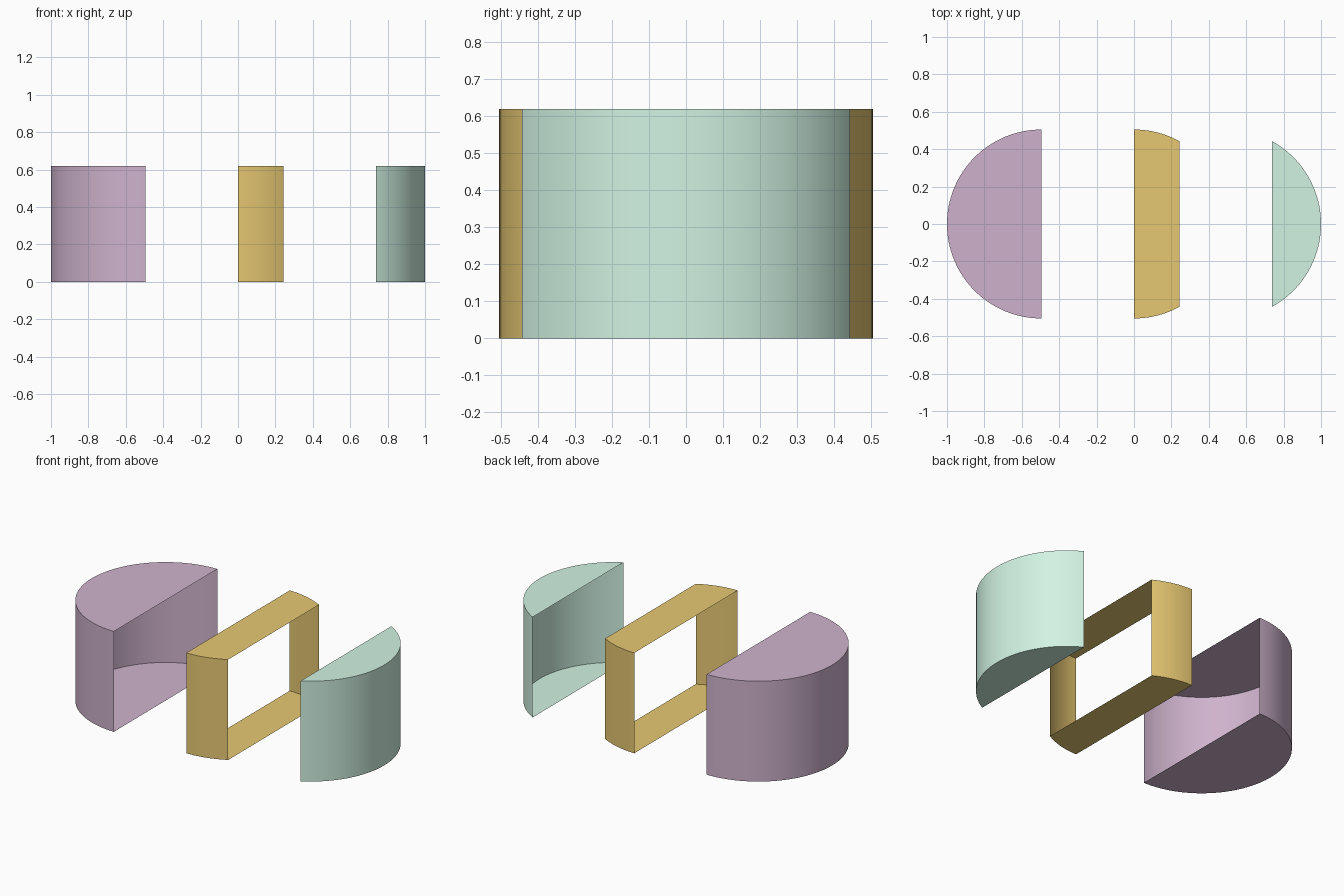
import bpy, bmesh
from math import radians
from mathutils import Matrix

if "Cube" in bpy.data.objects:
    bpy.data.objects.remove(bpy.data.objects["Cube"])

RADIUS, HEIGHT, GAP, CUT = 0.505, 0.62, 0.495, 0.243


def slice_shell(name, shift, color, x_min=None, x_max=None):
    """Hollow cylinder slice between two x planes, open at the cuts."""
    bm = bmesh.new()
    bmesh.ops.create_cone(bm, cap_ends=True, segments=128, radius1=RADIUS,
                          radius2=RADIUS, depth=HEIGHT,
                          matrix=Matrix.Translation((0, 0, HEIGHT / 2)))
    for x, normal in ((x_min, -1), (x_max, 1)):
        if x is not None:
            geom = bm.verts[:] + bm.edges[:] + bm.faces[:]
            bmesh.ops.bisect_plane(bm, geom=geom, dist=1e-5, plane_co=(x, 0, 0),
                                   plane_no=(normal, 0, 0), clear_outer=True)
    mesh = bpy.data.meshes.new(name)
    bm.to_mesh(mesh)
    bm.free()
    obj = bpy.data.objects.new(name, mesh)
    obj.location.x = shift
    bpy.context.collection.objects.link(obj)
    mat = bpy.data.materials.new(name + "_color")
    mat.diffuse_color = (*color, 1)
    mat.use_nodes = True
    mat.node_tree.nodes["Principled BSDF"].inputs["Base Color"].default_value = mat.diffuse_color
    mesh.materials.append(mat)
    # Smooth wall, crisp rims
    bpy.ops.object.select_all(action='DESELECT')
    obj.select_set(True)
    bpy.context.view_layer.objects.active = obj
    bpy.ops.object.shade_smooth_by_angle(angle=radians(30))


# Three separated slices of one drum
slice_shell("left_half", -GAP, (0.62, 0.45, 0.61), x_max=0)
slice_shell("middle_band", 0, (0.80, 0.58, 0.17), x_min=0, x_max=CUT)
slice_shell("right_cap", GAP, (0.64, 0.90, 0.77), x_min=CUT)
